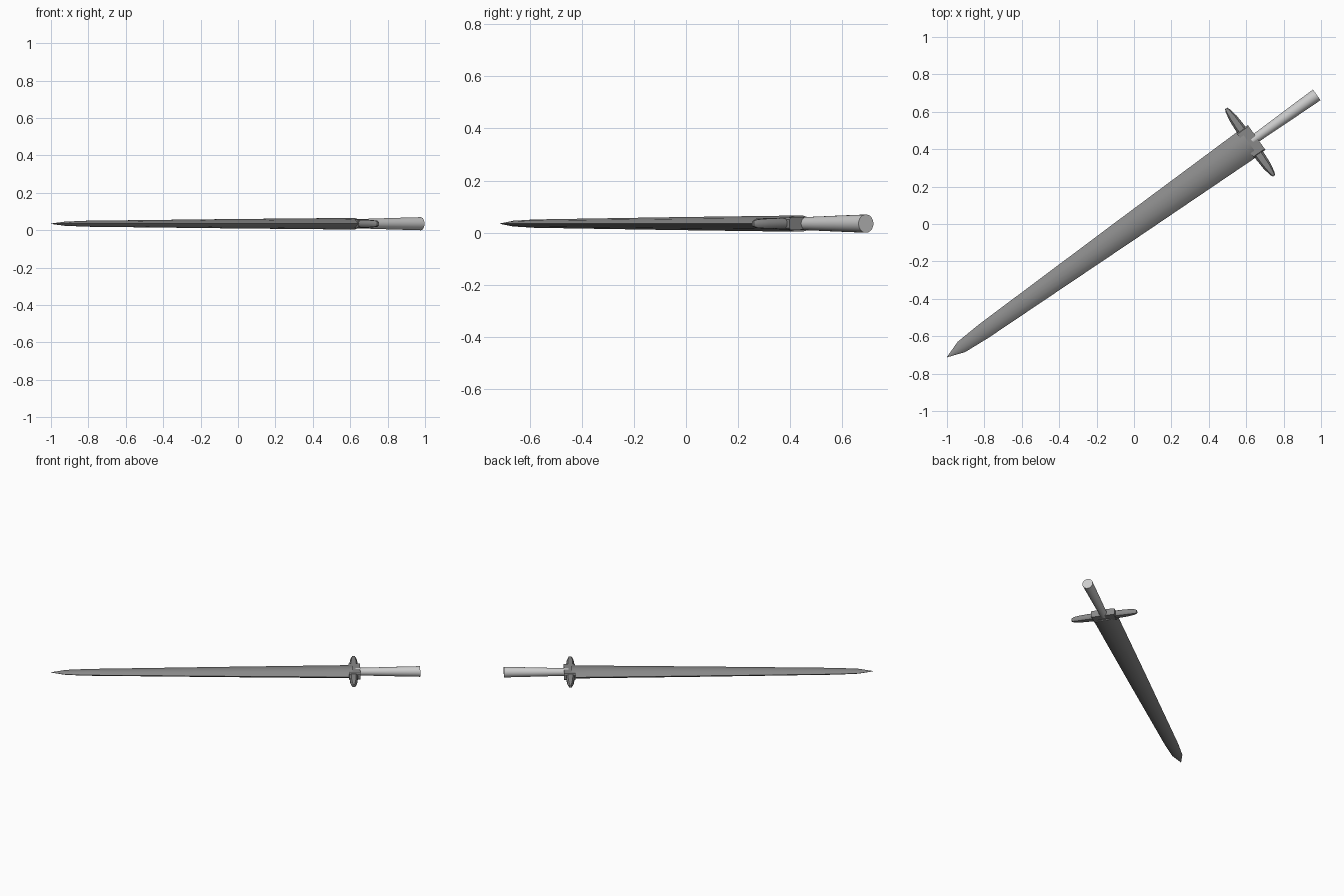
import bpy, bmesh, math
from mathutils import Matrix

if "Cube" in bpy.data.objects:
    bpy.data.objects.remove(bpy.data.objects["Cube"])

# Local frame: x runs from blade tip to handle end, y across, z thickness
PLACE = Matrix.Translation((-1.0, -0.712, 0.035)) @ Matrix.Rotation(math.radians(35.35), 4, 'Z')

dark = bpy.data.materials.new("dark_steel")
dark.diffuse_color = (0.25, 0.25, 0.25, 1)
dark.use_nodes = True
dark.node_tree.nodes["Principled BSDF"].inputs["Base Color"].default_value = dark.diffuse_color


def loft(name, sections, smooth=40, mat=None):
    """Skin a list of equal-length rings and cap both ends."""
    bm = bmesh.new()
    rings = [[bm.verts.new(p) for p in ring] for ring in sections]
    n = len(rings[0])
    for a, b in zip(rings, rings[1:]):
        for i in range(n):
            j = (i + 1) % n
            bm.faces.new((a[i], a[j], b[j], b[i]))
    bm.faces.new(rings[0])
    bm.faces.new(rings[-1])
    bmesh.ops.remove_doubles(bm, verts=bm.verts, dist=1e-5)
    bmesh.ops.recalc_face_normals(bm, faces=bm.faces)
    bm.transform(PLACE)
    me = bpy.data.meshes.new(name)
    bm.to_mesh(me)
    bm.free()
    if mat:
        me.materials.append(mat)
    ob = bpy.data.objects.new(name, me)
    bpy.context.collection.objects.link(ob)
    bpy.ops.object.select_all(action='DESELECT')
    ob.select_set(True)
    bpy.context.view_layer.objects.active = ob
    if smooth:
        bpy.ops.object.shade_smooth_by_angle(angle=math.radians(smooth))
    return ob


# Blade: lens section tapering to a point
lens = [(1, 0), (0.65, 0.7), (0.2, 1), (-0.2, 1), (-0.65, 0.7),
        (-1, 0), (-0.65, -0.7), (-0.2, -1), (0.2, -1), (0.65, -0.7)]
stations = [(0.0, 0.001, 0.001), (0.095, 0.034, 0.011), (0.24, 0.044, 0.016),
            (1.20, 0.068, 0.025), (1.98, 0.085, 0.031)]
loft("blade", [[(u, w * a, t * b) for a, b in lens] for u, w, t in stations], 40, dark)

# Guard block between blade and handle
block = [(0.081, 0.016), (0.074, 0.023), (-0.074, 0.023), (-0.081, 0.016),
         (-0.081, -0.016), (-0.074, -0.023), (0.074, -0.023), (0.081, -0.016)]
loft("guard_block", [[(u, y, z) for y, z in block] for u in (1.955, 2.030)], 0, dark)

# Guard arms: flattened octagonal spindles, one each side
flat = [(1, 0.45), (0.6, 1), (-0.6, 1), (-1, 0.45),
        (-1, -0.45), (-0.6, -1), (0.6, -1), (1, -0.45)]
arm = [(0.06, 0.027, 0.020), (0.10, 0.027, 0.020), (0.16, 0.023, 0.019),
       (0.205, 0.014, 0.016), (0.221, 0.007, 0.010)]
for side, label in ((1, "left"), (-1, "right")):
    loft("guard_arm_" + label,
         [[(1.987 + w * a, side * v, t * b) for a, b in flat] for v, w, t in arm], 45, dark)

# Handle: round grip, slightly wider at the end
circle = [(math.cos(math.tau * i / 24), math.sin(math.tau * i / 24)) for i in range(24)]
grip = [(2.0, 0.025), (2.06, 0.026), (2.25, 0.031), (2.424, 0.035)]
loft("handle", [[(u, r * a, r * b) for a, b in circle] for u, r in grip])
